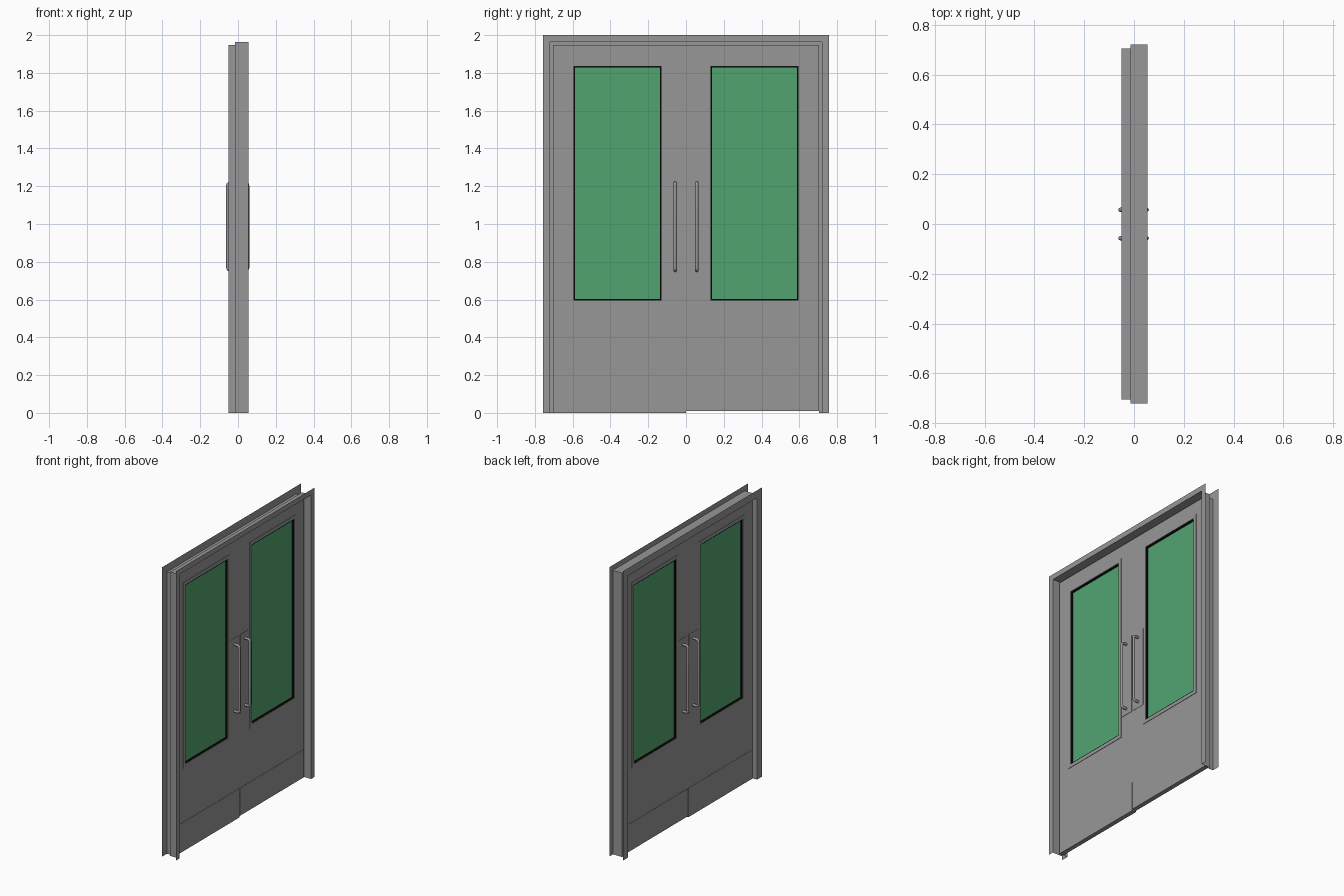
import bpy, bmesh, math
from mathutils import Vector

if "Cube" in bpy.data.objects:
    bpy.data.objects.remove(bpy.data.objects["Cube"])


def mat(name, c):
    m = bpy.data.materials.new(name)
    m.diffuse_color = (*c, 1)
    m.use_nodes = True
    m.node_tree.nodes["Principled BSDF"].inputs["Base Color"].default_value = m.diffuse_color
    return m


METAL = mat("grey_metal", (0.31, 0.31, 0.31))
GLASS = mat("green_glass", (0.085, 0.37, 0.163))
BLACK = mat("black_gasket", (0.004, 0.004, 0.004))


def finish(name, bm, material):
    bmesh.ops.recalc_face_normals(bm, faces=bm.faces)
    me = bpy.data.meshes.new(name)
    bm.to_mesh(me)
    bm.free()
    me.materials.append(material)
    ob = bpy.data.objects.new(name, me)
    bpy.context.collection.objects.link(ob)
    return ob


def rect(y0, y1, z0, z1):
    return [(y0, z0), (y1, z0), (y1, z1), (y0, z1)]


def grow(r, d):
    y0, y1, z0, z1 = r
    return (y0 - d, y1 + d, z0 - d, z1 + d)


def ring(name, outer, inner, x0, x1, s, material):
    """Rectangular frame in the YZ plane, s mirrors it across y = 0."""
    bm = bmesh.new()
    loops = [[bm.verts.new((x, s * y, z)) for y, z in rect(*r)]
             for r, x in ((outer, x0), (outer, x1), (inner, x1), (inner, x0))]
    for k in range(4):
        a, b = loops[k], loops[(k + 1) % 4]
        for i in range(4):
            j = (i + 1) % 4
            bm.faces.new((a[i], a[j], b[j], b[i]))
    return finish(name, bm, material)


def plate(name, r, x0, x1, s, material):
    bm = bmesh.new()
    a, b = [[bm.verts.new((x, s * y, z)) for y, z in rect(*r)] for x in (x0, x1)]
    bm.faces.new(a)
    bm.faces.new(b)
    for i in range(4):
        j = (i + 1) % 4
        bm.faces.new((a[i], a[j], b[j], b[i]))
    return finish(name, bm, material)


def handle(name, y, xface, d):
    """D-shaped pull handle: round section swept along a path with bent corners."""
    z0, z1, reach, r, bend, n = 0.755, 1.217, 0.039, 0.0088, 0.014, 12
    path = [(0, z0)]
    for k in range(5):
        t = math.radians(22.5 * k)
        path.append((reach - bend + bend * math.sin(t), z0 + bend - bend * math.cos(t)))
    path += [(u, z0 + z1 - z) for u, z in reversed(path)]
    bm = bmesh.new()
    rings = []
    for i, (u, z) in enumerate(path):
        p, q = path[max(i - 1, 0)], path[min(i + 1, len(path) - 1)]
        t = Vector((q[0] - p[0], q[1] - p[1])).normalized()
        loop = []
        for k in range(n):
            a = 2 * math.pi * k / n
            c, h = r * math.cos(a), r * math.sin(a)
            loop.append(bm.verts.new((xface + d * (u + t.y * c), y + h, z - t.x * c)))
        rings.append(loop)
    for a, b in zip(rings, rings[1:]):
        for k in range(n):
            j = (k + 1) % n
            bm.faces.new((a[k], a[j], b[j], b[k]))
    ob = finish(name, bm, METAL)
    for p in ob.data.polygons:
        p.use_smooth = True


# Pressed sheet frame: open profile (x, distance outwards) mitred round three sides
profile = [(-0.05, 0.757), (-0.05, 0.705), (-0.015, 0.705),
           (-0.015, 0.72), (0.055, 0.72), (0.055, 0.757)]
bm = bmesh.new()
rows = [[bm.verts.new(c) for c in ((x, -d, 0), (x, -d, d + 1.243),
                                   (x, d, d + 1.243), (x, d, 0))]
        for x, d in profile]
for a, b in zip(rows, rows[1:]):
    for i in range(3):
        bm.faces.new((a[i], a[i + 1], b[i + 1], b[i]))
finish("door_frame", bm, METAL)

# Two mirrored leaves with hardware on both faces
XB, XF = -0.015, 0.012
opening = (0.130, 0.596, 0.595, 1.836)
for s, side in ((-1, "left"), (1, "right")):
    foot = 0.0 if s < 0 else 0.009
    ring("leaf_" + side, (0.0, 0.705, foot, 1.948), opening, XB, XF, s, METAL)
    ring("gasket_" + side, opening, grow(opening, -0.008), XB + 0.001, XF - 0.001, s, BLACK)
    plate("glass_" + side, grow(opening, -0.007), -0.004, 0.001, s, GLASS)
    for d, xf, face in ((-1, XB, "back"), (1, XF, "front")):
        tag = side + "_" + face
        ring("window_trim_" + tag, grow(opening, 0.022), opening,
             xf, xf + d * 0.003, s, METAL)
        plate("kick_plate_" + tag, (0.001, 0.703, foot, 0.2), xf, xf + d * 0.002, s, METAL)
        plate("pull_plate_" + tag, (0.006, 0.106, 0.715, 1.26), xf, xf + d * 0.002, s, METAL)
        handle("pull_handle_" + tag, s * 0.057, xf, d)
